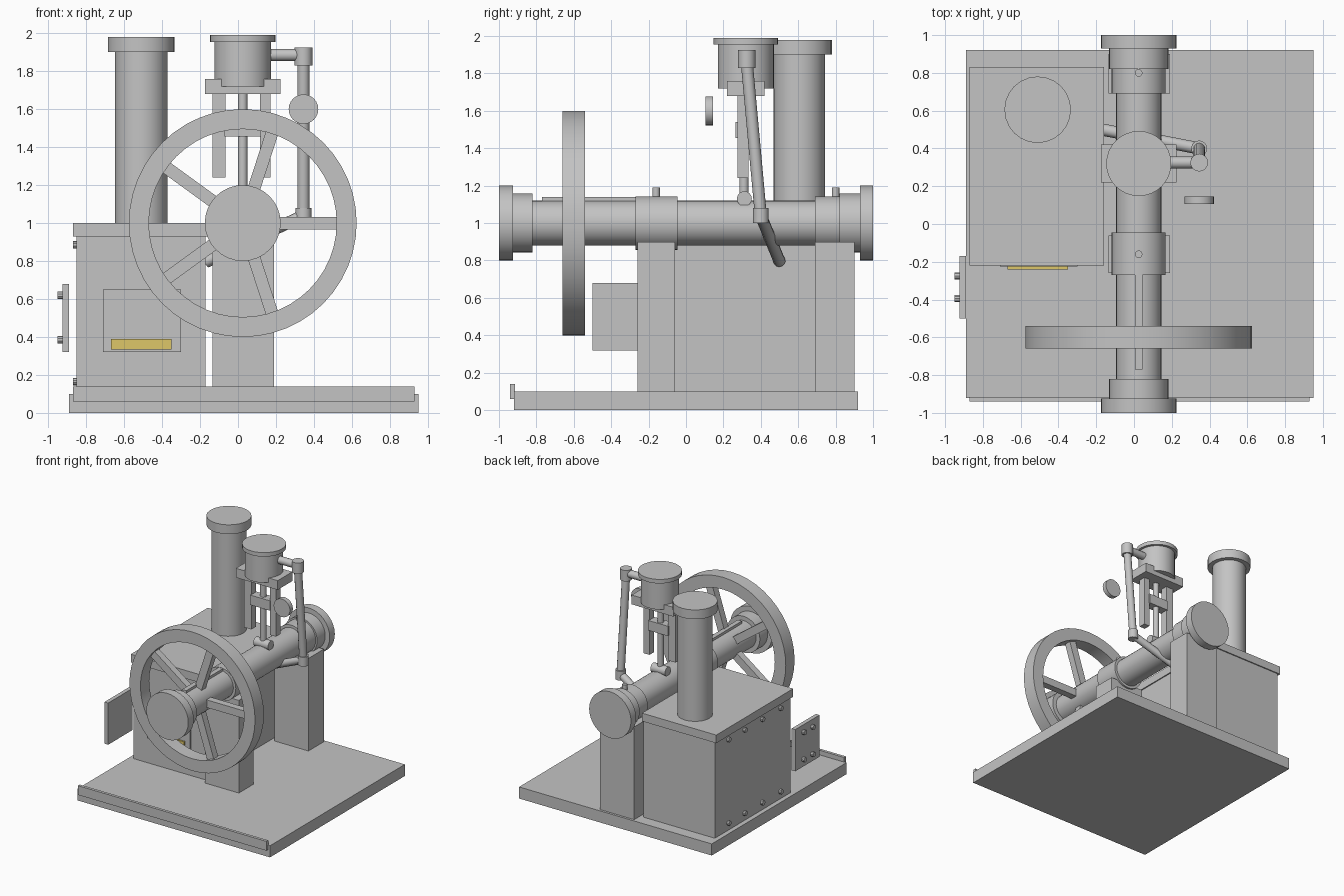
import bpy
import bmesh
import math
from mathutils import Vector

if "Cube" in bpy.data.objects:
    bpy.data.objects.remove(bpy.data.objects["Cube"], do_unlink=True)


def material(name, rgb):
    m = bpy.data.materials.new(name)
    m.use_nodes = True
    m.diffuse_color = (*rgb, 1)
    m.node_tree.nodes["Principled BSDF"].inputs["Base Color"].default_value = (*rgb, 1)
    return m


GREY = material("grey metal", (0.55, 0.55, 0.55))
GOLD = material("brass", (0.73, 0.57, 0.14))


def finish(name, bm, mat=GREY, smooth=False):
    bmesh.ops.recalc_face_normals(bm, faces=bm.faces)
    mesh = bpy.data.meshes.new(name)
    bm.to_mesh(mesh)
    bm.free()
    mesh.materials.append(mat)
    obj = bpy.data.objects.new(name, mesh)
    bpy.context.collection.objects.link(obj)
    if smooth:
        bpy.ops.object.select_all(action='DESELECT')
        obj.select_set(True)
        bpy.context.view_layer.objects.active = obj
        bpy.ops.object.shade_smooth_by_angle(angle=math.radians(35))
    return obj


def box(name, x, y, z, mat=GREY):
    """Box from (low, high) ranges."""
    bm = bmesh.new()
    bmesh.ops.create_cube(bm, size=1)
    for v in bm.verts:
        v.co = [(r[0] + r[1]) / 2 + c * (r[1] - r[0]) for r, c in zip((x, y, z), v.co)]
    return finish(name, bm, mat)


def rod(name, start, end, radius, sides=24):
    """Cylinder between two points."""
    a, b = Vector(start), Vector(end)
    bm = bmesh.new()
    bmesh.ops.create_cone(bm, cap_ends=True, segments=sides, radius1=radius,
                          radius2=radius, depth=(b - a).length)
    turn = (b - a).to_track_quat('Z', 'Y')
    for v in bm.verts:
        v.co = turn @ v.co + (a + b) / 2
    return finish(name, bm, smooth=True)


CX = 0.025      # shaft centre line
CY = 0.32       # upright engine centre line

# Base and front rail
box("base", (-0.89, 0.95), (-0.92, 0.92), (0, 0.1))
box("front_rail", (-0.87, 0.93), (-0.94, -0.915), (0.06, 0.14))

# Boiler with lid, fire door and chimney
box("boiler", (-0.85, -0.17), (-0.21, 0.82), (0.1, 0.93))
box("boiler_lid", (-0.87, -0.16), (-0.22, 0.83), (0.93, 1))
box("fire_door", (-0.71, -0.3), (-0.226, -0.21), (0.32, 0.65))
box("door_handle", (-0.67, -0.35), (-0.24, -0.226), (0.335, 0.39), GOLD)
rod("chimney", (-0.51, 0.605, 1), (-0.51, 0.605, 1.9), 0.138)
rod("chimney_cap", (-0.51, 0.605, 1.9), (-0.51, 0.605, 1.98), 0.176)
for y in (-0.07, 0.18, 0.42, 0.64):
    for z in (0.165, 0.885):
        rod("boiler_rivet", (-0.87, y, z), (-0.85, y, z), 0.02, 10)

# Side plate with bolts
box("side_plate", (-0.925, -0.89), (-0.5, -0.17), (0.32, 0.68))
for y in (-0.395, -0.275):
    for z in (0.385, 0.62):
        rod("plate_bolt", (-0.95, y, z), (-0.925, y, z), 0.02, 10)

# Bearing posts
box("front_post", (-0.135, 0.19), (-0.26, -0.06), (0.1, 0.9))
box("rear_post", (-0.135, 0.19), (0.69, 0.9), (0.1, 0.9))

# Shaft, collars, end caps and oilers
for name, y0, y1, r in (
        ("shaft", -0.95, 0.95, 0.12), ("front_cap", -1, -0.925, 0.2),
        ("front_collar", -0.925, -0.82, 0.157), ("front_bearing", -0.27, -0.045, 0.143),
        ("rear_bearing", 0.69, 0.83, 0.143), ("rear_collar", 0.82, 0.93, 0.157),
        ("rear_cap", 0.93, 1, 0.2)):
    rod(name, (CX, y0, 1), (CX, y1, 1), r, 32)
box("shaft_key", (0.005, 0.045), (-0.77, -0.22), (1.1, 1.14))
for y in (-0.16, 0.8):
    rod("oiler", (CX, y, 1.12), (CX, y, 1.19), 0.02, 12)

# Flywheel rim swept from a rectangular section
bm = bmesh.new()
section = [bm.verts.new((CX + r, y, 1)) for r, y in
           ((0.495, -0.66), (0.6, -0.66), (0.6, -0.54), (0.495, -0.54))]
edges = [bm.edges.new((section[i], section[(i + 1) % 4])) for i in range(4)]
bmesh.ops.spin(bm, geom=section + edges, cent=(CX, 0, 1), axis=(0, 1, 0),
               angle=math.tau, steps=48, use_merge=True)
bmesh.ops.remove_doubles(bm, verts=bm.verts, dist=0.0001)
finish("flywheel_rim", bm, smooth=True)

# Five spokes
for i in range(5):
    spoke = box("flywheel_spoke", (0.1, 0.51), (-0.03, 0.03), (-0.033, 0.033))
    spoke.location = (CX, -0.6, 1)
    spoke.rotation_euler.y = math.tau * i / 5

# Upright cylinder on its bracket
rod("cylinder", (CX, CY, 1.72), (CX, CY, 1.955), 0.15, 32)
rod("cylinder_lid", (CX, CY, 1.955), (CX, CY, 1.99), 0.172, 32)
box("cylinder_bracket", (-0.175, 0.225), (0.22, 0.42), (1.68, 1.76))
for x in ((-0.135, -0.065), (0.115, 0.17)):
    box("crosshead_guide", x, (0.275, 0.335), (1.24, 1.68))
box("crosshead", (-0.07, 0.12), (0.265, 0.345), (1.455, 1.54))
rod("piston_rod", (CX, 0.31, 1.5), (CX, 0.31, 1.72), 0.025, 16)
rod("connecting_rod", (CX, 0.31, 1.14), (CX, 0.31, 1.47), 0.025, 16)
rod("crank_bearing", (CX - 0.07, 0.312, 1.13), (CX + 0.07, 0.312, 1.13), 0.04, 16)

# Valve linkage from cylinder to boiler
TOP, LOW = (0.345, 0.325, 1.86), (0.345, 0.4, 1.04)
rod("valve_arm", (0.15, 0.325, 1.885), (0.345, 0.325, 1.885), 0.032, 12)
rod("top_joint", (0.345, 0.325, 1.83), (0.345, 0.325, 1.925), 0.047, 16)
rod("valve_rod", TOP, LOW, 0.032, 12)
rod("low_joint", (0.345, 0.4, 1), (0.345, 0.4, 1.08), 0.042, 16)
rod("steam_link", LOW, (-0.17, 0.5, 0.795), 0.032, 12)

# Gauge disc
rod("gauge", (0.345, 0.105, 1.6), (0.345, 0.145, 1.6), 0.078)
